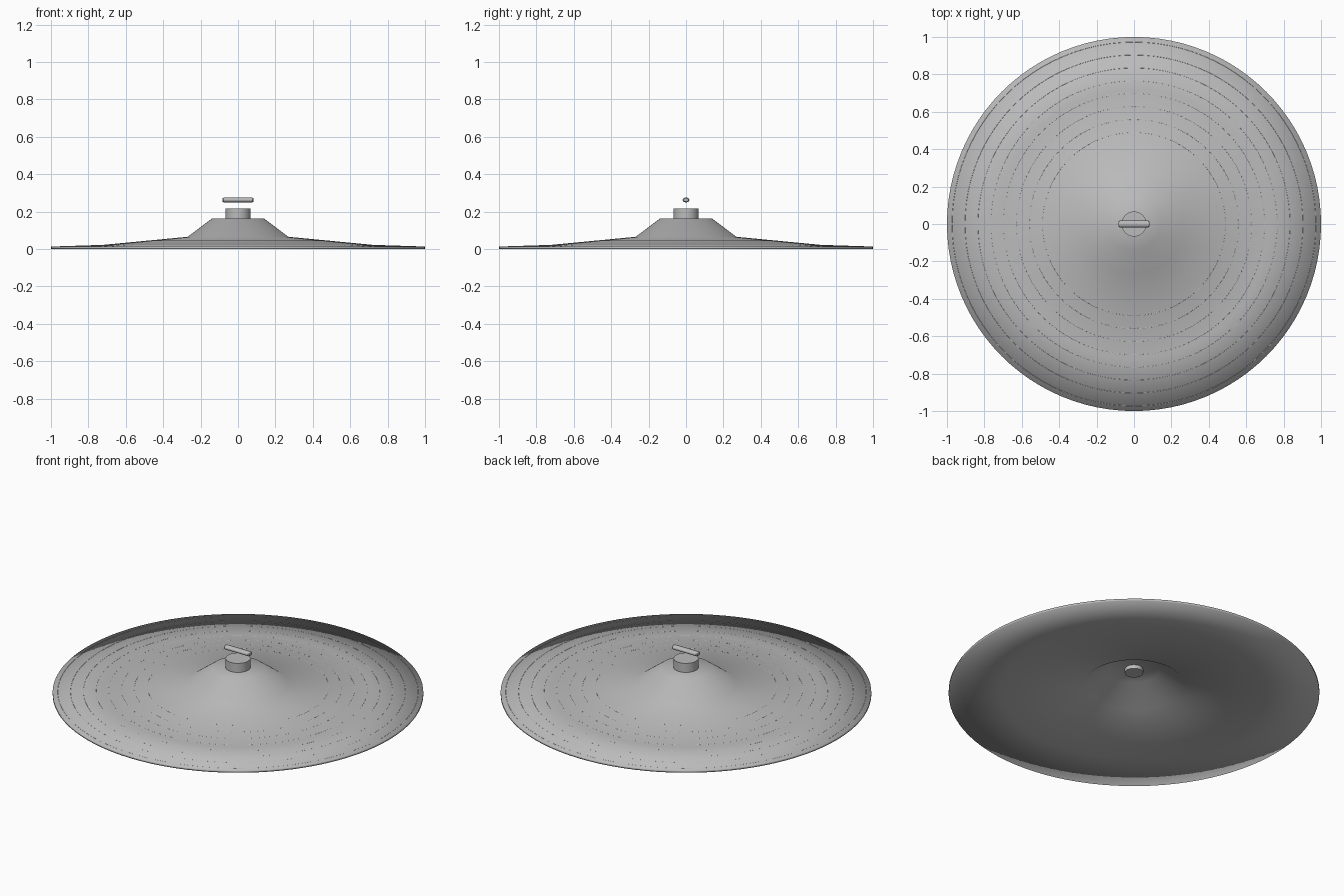
import bpy
import bmesh
from math import cos, sin, pi, radians

old = bpy.data.objects.get("Cube")
if old:
    bpy.data.objects.remove(old, do_unlink=True)

metal = bpy.data.materials.new("grey_metal")
metal.use_nodes = True
GREY = (0.5, 0.5, 0.5, 1)
metal.diffuse_color = GREY
metal.node_tree.nodes["Principled BSDF"].inputs["Base Color"].default_value = GREY


def lathe(name, profile, steps=96, sharp=None):
    """Spin an (r, z) profile about the z axis; sharp is an angle, or None for all smooth."""
    bm = bmesh.new()
    verts = [bm.verts.new((r, 0, z)) for r, z in profile]
    edges = [bm.edges.new(pair) for pair in zip(verts, verts[1:])]
    bmesh.ops.spin(bm, geom=verts + edges, cent=(0, 0, 0), axis=(0, 0, 1),
                   angle=2 * pi, steps=steps, use_duplicate=False)
    bmesh.ops.remove_doubles(bm, verts=bm.verts, dist=0.0002)
    bmesh.ops.recalc_face_normals(bm, faces=bm.faces)
    mesh = bpy.data.meshes.new(name)
    bm.to_mesh(mesh)
    bm.free()
    mesh.materials.append(metal)
    obj = bpy.data.objects.new(name, mesh)
    bpy.context.collection.objects.link(obj)
    bpy.ops.object.select_all(action="DESELECT")
    obj.select_set(True)
    bpy.context.view_layer.objects.active = obj
    if sharp is None:
        bpy.ops.object.shade_smooth()
    else:
        bpy.ops.object.shade_smooth_by_angle(angle=sharp)
    return obj


# Thin dished plate with a raised bell, hollow underneath
THICK = 0.012
top = [(0, 0.162), (0.14, 0.162), (0.27, 0.065), (0.72, 0.022), (1, 0.013)]
under = [(r, z - THICK) for r, z in reversed(top)]
under[0] = (1, 0)
lathe("cymbal_plate", top + under)


def plate_height(r):
    for (r0, z0), (r1, z1) in zip(top, top[1:]):
        if r <= r1:
            return z0 + (z1 - z0) * (r - r0) / (r1 - r0)


# Fine lathe rings, barely proud of the plate
for i in range(8):
    r = 0.49 + 0.069 * i
    z = plate_height(r) - 0.0015
    ring = [(r + 0.002 * cos(a * pi / 4), z + 0.002 * sin(a * pi / 4)) for a in range(9)]
    lathe(f"lathe_ring_{i + 1}", ring)

# Felt washer on the bell, and the sleeve poking out below it
edge = radians(30)
lathe("felt_washer", [(0, 0.16), (0.067, 0.16), (0.067, 0.216), (0, 0.216)], 48, edge)
lathe("sleeve", [(0, 0.128), (0.05, 0.128), (0.05, 0.17), (0, 0.17)], 48, edge)

# Wing nut bar lying along x, with softened ends
bar = lathe("wing_nut_bar", [(0, -0.083), (0.013, -0.083), (0.018, -0.077),
                             (0.018, 0.077), (0.013, 0.083), (0, 0.083)], 24, edge)
bar.rotation_euler.y = pi / 2
bar.scale.x = 0.72
bar.location.z = 0.262
